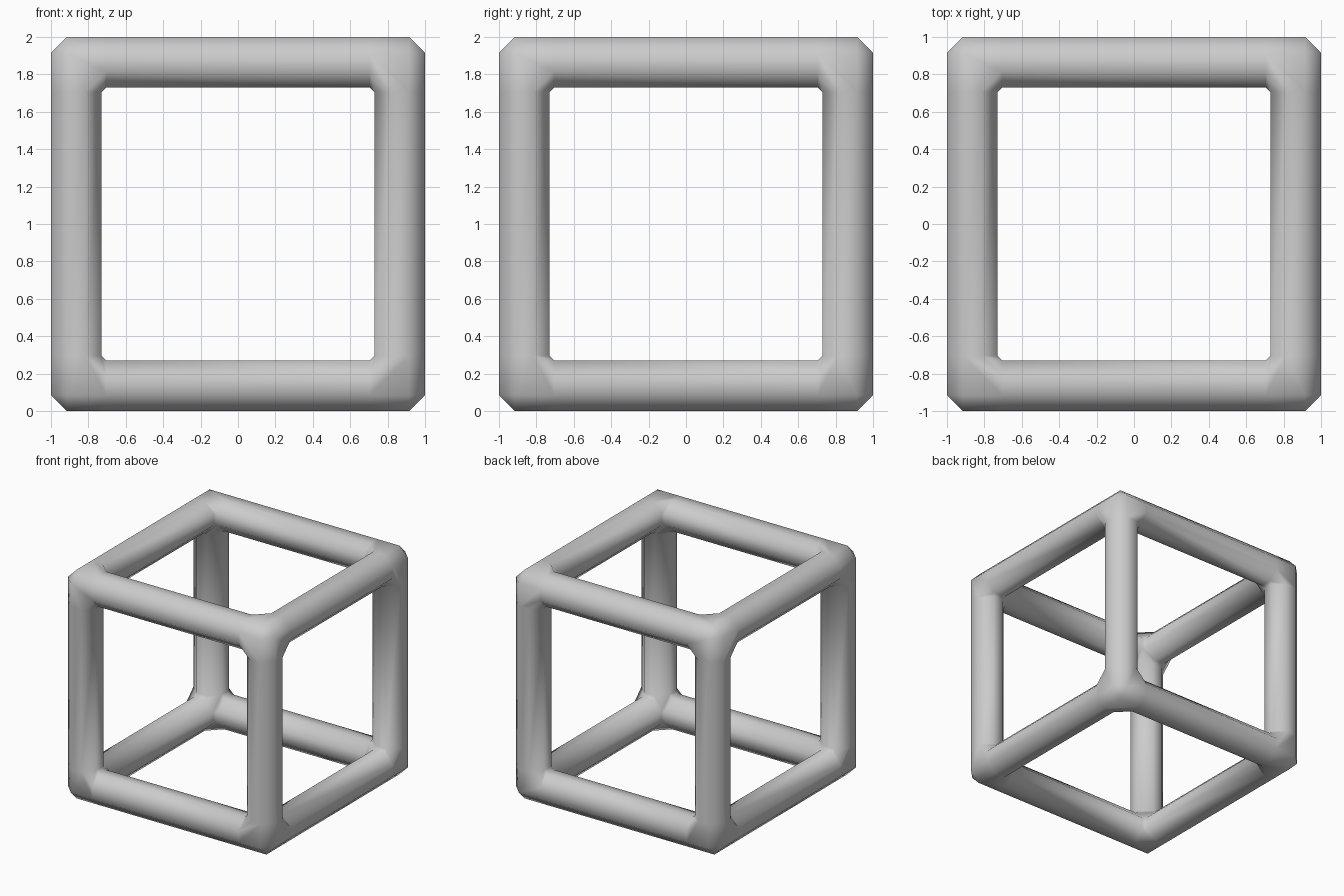
import bpy, bmesh
from itertools import product
from mathutils import Vector

if "Cube" in bpy.data.objects:
    bpy.data.objects.remove(bpy.data.objects["Cube"])

R = 0.135          # half thickness of a bar
F = 0.05           # half width of each flat on the bar
C = 1 - R          # bar centre line
E = C - 0.16       # where the bars meet the corner joints
SECTION = [(R, -F), (R, F), (F, R), (-F, R), (-R, F), (-R, -F), (-F, -R), (F, -R)]


def ring(axis, along, centre):
    """Eight-sided bar section across the given axis."""
    pts = []
    for u, v in SECTION:
        p = Vector(centre)
        p[axis] = along
        p[(axis + 1) % 3] += u
        p[(axis + 2) % 3] += v
        pts.append(p)
    return pts


bm = bmesh.new()

# corner joints: hull of a faceted ball and the three bar ends
for signs in product((-1, 1), repeat=3):
    c = Vector(signs) * C
    part = bmesh.new()
    for axis in range(3):
        for p in ring(axis, signs[axis] * E, c):
            part.verts.new(p)
        for a, b, d in product((-1, 1), repeat=3):
            o = Vector((a * F, b * F, d * F))
            o[axis] *= R / F
            part.verts.new(c + o)
    bmesh.ops.convex_hull(part, input=part.verts[:])
    # open the joint where the bars attach
    caps = [f for f in part.faces if any(
        all(abs(v.co[k] - signs[k] * E) < 1e-4 for v in f.verts) for k in range(3))]
    bmesh.ops.delete(part, geom=caps, context='FACES')
    bmesh.ops.delete(part, geom=[v for v in part.verts if not v.link_faces], context='VERTS')
    new = {v: bm.verts.new(v.co) for v in part.verts}
    for f in part.faces:
        bm.faces.new([new[v] for v in f.verts])
    part.free()

# twelve straight bars
for axis in range(3):
    for a, b in product((-1, 1), repeat=2):
        c = Vector((0, 0, 0))
        c[(axis + 1) % 3], c[(axis + 2) % 3] = a * C, b * C
        r0 = [bm.verts.new(p) for p in ring(axis, -E, c)]
        r1 = [bm.verts.new(p) for p in ring(axis, E, c)]
        for i in range(8):
            j = (i + 1) % 8
            bm.faces.new((r0[i], r0[j], r1[j], r1[i]))

# weld into one smooth frame standing on the ground
bmesh.ops.remove_doubles(bm, verts=bm.verts[:], dist=1e-4)
bmesh.ops.recalc_face_normals(bm, faces=bm.faces[:])
bmesh.ops.translate(bm, verts=bm.verts[:], vec=(0, 0, 1))
for f in bm.faces:
    f.smooth = True
mesh = bpy.data.meshes.new("cube_frame")
bm.to_mesh(mesh)
bm.free()
bpy.context.collection.objects.link(bpy.data.objects.new("cube_frame", mesh))
